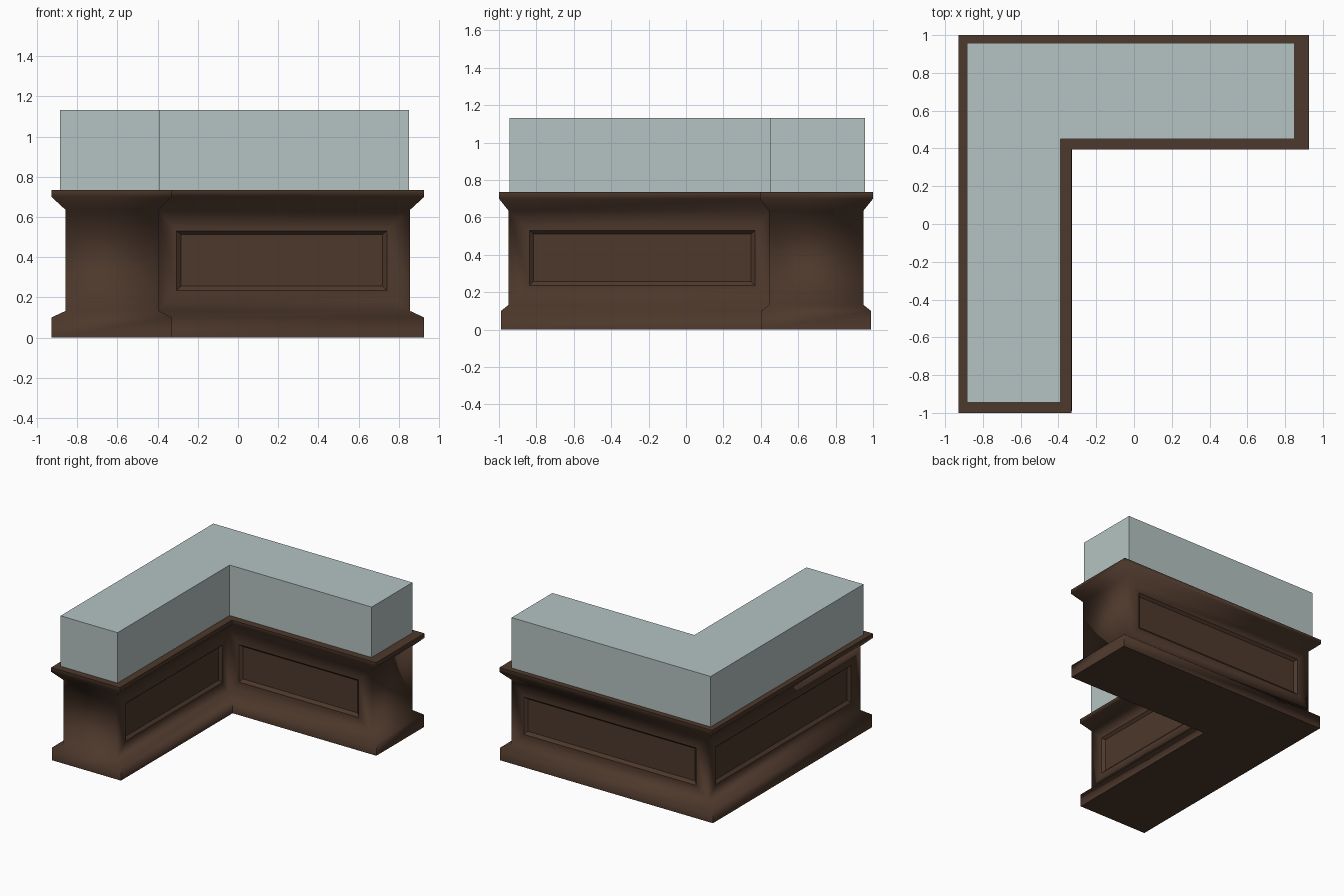
import bpy, bmesh, math
from mathutils import Vector

if "Cube" in bpy.data.objects:
    bpy.data.objects.remove(bpy.data.objects["Cube"])


def material(name, color):
    m = bpy.data.materials.new(name)
    m.diffuse_color = color
    m.use_nodes = True
    m.node_tree.nodes["Principled BSDF"].inputs["Base Color"].default_value = m.diffuse_color
    return m


def l_ring(bm, xs, ys, z):
    """Counter-clockwise L outline at height z."""
    (x0, x1, x2), (y0, y1, y2) = xs, ys
    pts = [(x0, y0), (x1, y0), (x1, y1), (x2, y1), (x2, y2), (x0, y2)]
    return [bm.verts.new((x, y, z)) for x, y in pts]


def finish(bm, name, mat):
    mesh = bpy.data.meshes.new(name)
    bm.to_mesh(mesh)
    bm.free()
    mesh.materials.append(mat)
    ob = bpy.data.objects.new(name, mesh)
    bpy.context.collection.objects.link(ob)
    return ob


def recessed_wall(bm, corners, m0, m1, border=0.022, depth=0.02):
    """Wall quad with a bevelled sunken panel; m0, m1 are the end margins."""
    a, b = corners[0].co, corners[1].co
    u = (b - a).normalized()
    inward = Vector((-u.y, u.x, 0))
    length = (b - a).length

    def rect(grow, d):
        s0, s1 = m0 + grow, length - m1 - grow
        z0, z1 = 0.235 + grow, 0.53 - grow * 0.8
        out = []
        for s, z in ((s0, z0), (s1, z0), (s1, z1), (s0, z1)):
            p = a + u * s + inward * d
            out.append(bm.verts.new((p.x, p.y, z)))
        return out

    rings = [corners, rect(0, 0), rect(border, depth)]
    for lo, hi in zip(rings, rings[1:]):
        for i in range(4):
            j = (i + 1) % 4
            bm.faces.new((lo[i], lo[j], hi[j], hi[i]))
    bm.faces.new(rings[2])
    sharp = []
    for ring in rings[1:]:
        sharp += [bm.edges.get((ring[i], ring[(i + 1) % 4])) for i in range(4)]
    sharp += [bm.edges.get((rings[1][i], rings[2][i])) for i in range(4)]
    return sharp


wood = material("dark_wood", (0.075, 0.04, 0.025, 1))
glass = material("pale_glass", (0.46, 0.55, 0.54, 1))

# Counter body: plinth, walls and flared top lofted from L outlines
foot = ((-0.928, -0.327, 0.926), (-0.99, 0.40, 0.99))
wall = ((-0.857, -0.395, 0.855), (-0.948, 0.445, 0.948))
lip = ((-0.928, -0.33, 0.926), (-1.0, 0.395, 1.0))
bm = bmesh.new()
levels = [(foot, 0), (foot, 0.10), (wall, 0.133), (wall, 0.635), (lip, 0.70), (lip, 0.735)]
rings = [l_ring(bm, xs, ys, z) for (xs, ys), z in levels]
panels = {1: (0.11, 0.075), 2: (0.09, 0.115), 4: (0.105, 0.105), 5: (0.09, 0.12)}
sharp = []
for k, (lo, hi) in enumerate(zip(rings, rings[1:])):
    for i in range(6):
        j = (i + 1) % 6
        quad = [lo[i], lo[j], hi[j], hi[i]]
        if k == 2 and i in panels:
            sharp += recessed_wall(bm, quad, *panels[i])
        else:
            bm.faces.new(quad)
bm.faces.new(rings[0][::-1])
bm.faces.new(rings[-1])

# Soft mouldings, crisp corners and panel edges
bm.normal_update()
for f in bm.faces:
    f.smooth = True
for e in bm.edges:
    e.smooth = e.calc_face_angle(0) < math.radians(70)
for e in sharp:
    e.smooth = False
finish(bm, "counter_body", wood)

# Glass display case on top
bm = bmesh.new()
gx, gy = (-0.885, -0.388, 0.85), (-0.945, 0.45, 0.957)
low, high = l_ring(bm, gx, gy, 0.735), l_ring(bm, gx, gy, 1.132)
for i in range(6):
    j = (i + 1) % 6
    bm.faces.new((low[i], low[j], high[j], high[i]))
bm.faces.new(low[::-1])
bm.faces.new(high)
finish(bm, "glass_case", glass)
